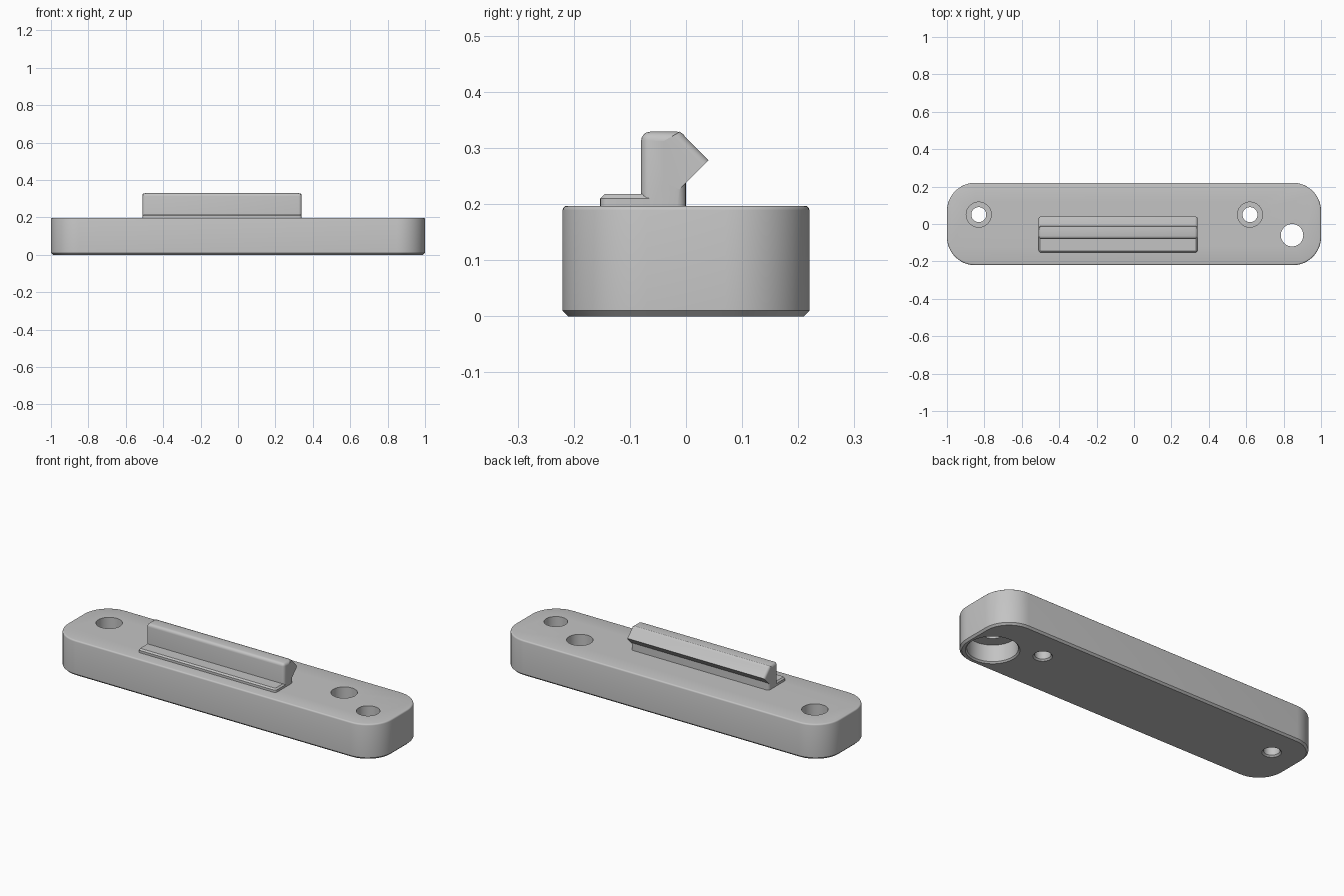
import bpy, bmesh, math
from mathutils import Vector

cube = bpy.data.objects.get("Cube")
if cube:
    bpy.data.objects.remove(cube, do_unlink=True)

grey = bpy.data.materials.new("plain_grey")
grey.use_nodes = True
grey.diffuse_color = (0.55, 0.55, 0.55, 1)
grey.node_tree.nodes["Principled BSDF"].inputs["Base Color"].default_value = (0.55, 0.55, 0.55, 1)

TOP = 0.197                 # upper face of the base plate
X0, X1 = -0.51, 0.34        # ends of the rail


def finish(bm, name):
    bmesh.ops.recalc_face_normals(bm, faces=bm.faces)
    mesh = bpy.data.meshes.new(name)
    bm.to_mesh(mesh)
    bm.free()
    mesh.materials.append(grey)
    obj = bpy.data.objects.new(name, mesh)
    bpy.context.collection.objects.link(obj)
    return obj


def prism(points, direction):
    """Extrude a closed outline along a direction."""
    bm = bmesh.new()
    face = bm.faces.new([bm.verts.new(p) for p in points])
    out = bmesh.ops.extrude_face_region(bm, geom=[face])
    verts = [g for g in out["geom"] if isinstance(g, bmesh.types.BMVert)]
    bmesh.ops.translate(bm, verts=verts, vec=direction)
    bmesh.ops.recalc_face_normals(bm, faces=bm.faces)
    return bm


def box(x0, x1, y0, y1, z0, z1):
    return prism([(x0, y0, z0), (x1, y0, z0), (x1, y1, z0), (x0, y1, z0)], (0, 0, z1 - z0))


def bevel(bm, rule, size, segments):
    """Bevel the edges whose two end points both satisfy the rule."""
    edges = [e for e in bm.edges if rule(e.verts[0].co, e.verts[1].co)]
    bmesh.ops.bevel(bm, geom=edges, offset=size, segments=segments,
                    profile=0.5, affect='EDGES', clamp_overlap=True)


def at_height(z):
    return lambda a, b: abs(a.z - z) < 1e-4 and abs(b.z - z) < 1e-4


def upright(a, b):
    return abs(a.z - b.z) > 0.01


def boolean(obj, other, operation):
    mod = obj.modifiers.new(operation.lower(), 'BOOLEAN')
    mod.operation, mod.solver, mod.object = operation, 'EXACT', other
    bpy.context.view_layer.objects.active = obj
    bpy.ops.object.modifier_apply(modifier=mod.name)
    bpy.data.objects.remove(other, do_unlink=True)


def round_cutter(x, y, profile):
    """Turned cutter from (radius, height) steps."""
    n = 48
    bm = bmesh.new()
    rings = [[bm.verts.new((x + r * math.cos(math.tau * i / n),
                            y + r * math.sin(math.tau * i / n), z)) for i in range(n)]
             for r, z in profile]
    for low, high in zip(rings, rings[1:]):
        for i in range(n):
            j = (i + 1) % n
            bm.faces.new((low[i], low[j], high[j], high[i]))
    bm.faces.new(rings[0][::-1])
    bm.faces.new(rings[-1])
    cutter = finish(bm, "hole_cutter")
    cutter.hide_render = True
    return cutter


# Base plate: rounded corners, chamfered underside, softened upper rim
bm = box(-1, 1, -0.22, 0.22, 0, TOP)
bevel(bm, upright, 0.15, 12)
bevel(bm, at_height(0), 0.01, 1)
bevel(bm, at_height(TOP), 0.008, 3)
base = finish(bm, "base_plate")

# Two counterbored screw holes, chamfered below
for x in (-0.83, 0.62):
    boolean(base, round_cutter(x, 0.05, [(0.058, -0.01), (0.04, 0.008), (0.04, 0.1),
                                         (0.067, 0.1), (0.067, 0.25)]), 'DIFFERENCE')
# Large recess below opening into a through hole
boolean(base, round_cutter(0.845, -0.06, [(0.143, -0.01), (0.125, 0.008), (0.125, 0.1),
                                          (0.06, 0.1), (0.06, 0.25)]), 'DIFFERENCE')

# Rail post with rounded ends and top
bm = box(X0, X1, -0.08, 0, TOP - 0.007, 0.329)
bevel(bm, lambda a, b: upright(a, b) or at_height(0.329)(a, b), 0.016, 4)
rail = finish(bm, "rail")

# Pointed hook along the back of the rail
outline = [(-0.011, 0.329), (0.04, 0.278), (-0.012, 0.226), (-0.04, 0.24), (-0.04, 0.312)]
bm = prism([(X0, y, z) for y, z in outline], (X1 - X0, 0, 0))
bevel(bm, lambda a, b: abs(a.x - b.x) < 1e-4 and min(a.z, b.z) > 0.27
      and max(a.y, b.y) > 0.03, 0.014, 4)
boolean(rail, finish(bm, "hook"), 'UNION')

# Low chamfered lip along the front of the rail
bm = box(X0, X1, -0.153, -0.06, TOP - 0.007, 0.218)
bevel(bm, lambda a, b: upright(a, b) and a.y < -0.1, 0.014, 4)
bevel(bm, lambda a, b: at_height(0.218)(a, b) and min(a.y, b.y) < -0.07, 0.008, 1)
lip = finish(bm, "rail_lip")

# Smooth curved surfaces, crisp edges
for obj in (base, rail, lip):
    bpy.ops.object.select_all(action='DESELECT')
    obj.select_set(True)
    bpy.context.view_layer.objects.active = obj
    bpy.ops.object.shade_smooth_by_angle(angle=math.radians(32))
